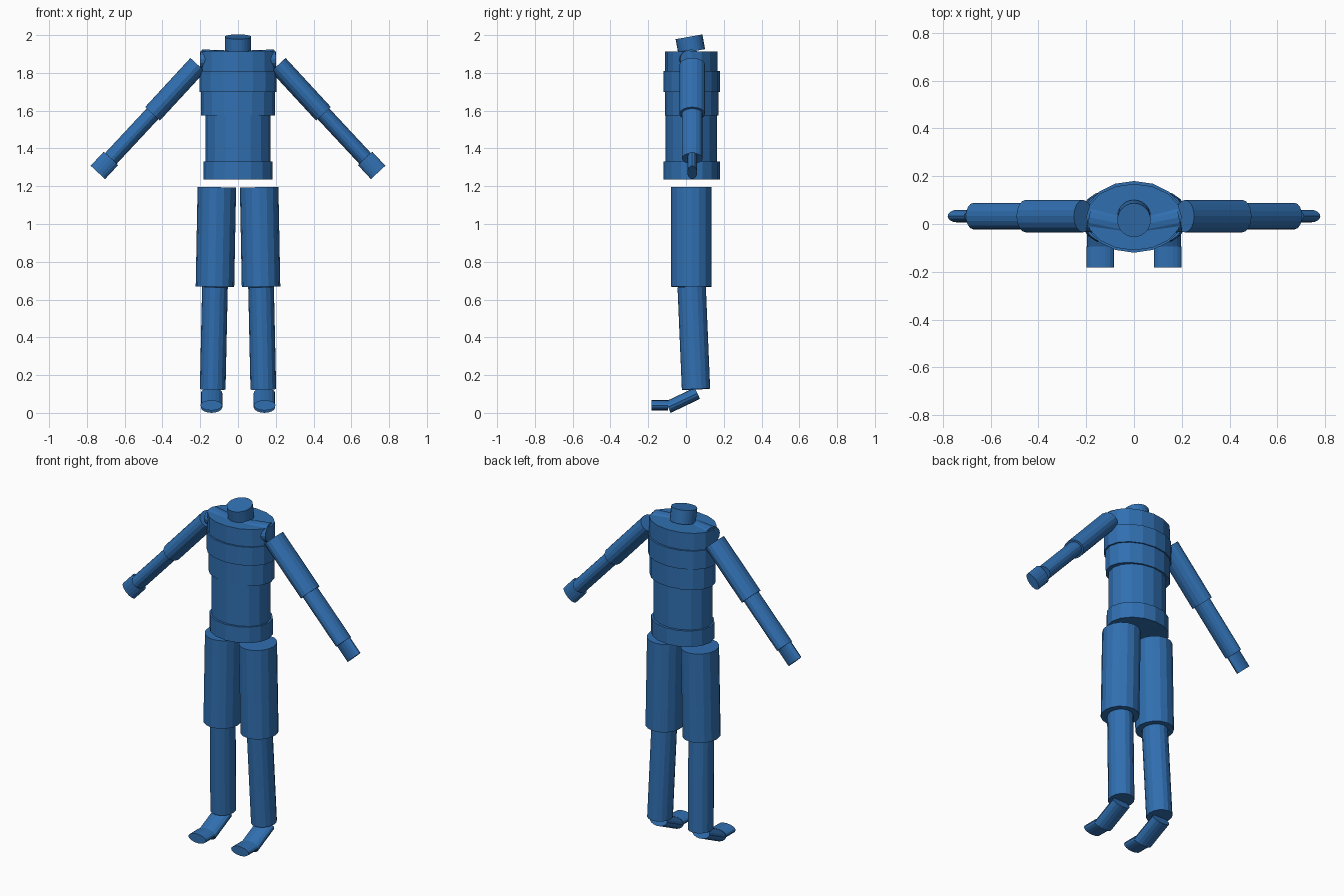
import bpy, bmesh, math
from mathutils import Vector, Matrix

if "Cube" in bpy.data.objects:
    bpy.data.objects.remove(bpy.data.objects["Cube"])

blue = bpy.data.materials.new("blue")
blue.diffuse_color = (0.03, 0.16, 0.44, 1)
blue.use_nodes = True
blue.node_tree.nodes["Principled BSDF"].inputs["Base Color"].default_value = blue.diffuse_color


def segment(name, start, end, side, r_side, r_other, sides=16):
    """Capped elliptical cylinder from start to end; r_side is measured along 'side'."""
    a, b = Vector(start), Vector(end)
    w = (b - a).normalized()
    u = Vector(side)
    u = (u - w * u.dot(w)).normalized()
    v = w.cross(u)
    bm = bmesh.new()
    bmesh.ops.create_cone(bm, cap_ends=True, segments=sides, radius1=1, radius2=1, depth=1)
    cols = Matrix((u * r_side, v * r_other, b - a)).transposed().to_4x4()
    bm.transform(Matrix.Translation((a + b) / 2) @ cols)
    bmesh.ops.recalc_face_normals(bm, faces=bm.faces)
    mesh = bpy.data.meshes.new(name)
    bm.to_mesh(mesh)
    bm.free()
    mesh.materials.append(blue)
    obj = bpy.data.objects.new(name, mesh)
    bpy.context.collection.objects.link(obj)
    return obj


X, Y = (1, 0, 0), (0, 1, 0)

# Stacked torso rings: name, bottom, top, half width, front y, back y
for name, z0, z1, rx, y0, y1 in [
    ("pelvis", 1.235, 1.33, 0.182, -0.12, 0.18),
    ("belly", 1.33, 1.575, 0.172, -0.108, 0.165),
    ("lower_ribs", 1.575, 1.70, 0.195, -0.11, 0.173),
    ("chest", 1.70, 1.81, 0.205, -0.12, 0.18),
    ("upper_chest", 1.81, 1.912, 0.20, -0.11, 0.168),
]:
    yc = (y0 + y1) / 2
    segment(name, (0, yc, z0), (0, yc, z1), X, rx, (y1 - y0) / 2)

# Neck, tilted forward
segment("neck", (0, 0.03, 1.913), (0, 0.016, 1.991), X, 0.07, 0.072, 24)

# Limbs: name, start, end, side direction, half size along side, other half size
limbs = [
    ("collarbone", (0.05, 0.0, 1.867), (0.19, 0.028, 1.872), Y, 0.06, 0.052),
    ("upper_arm", (0.213, 0.033, 1.843), (0.453, 0.033, 1.583), Y, 0.068, 0.053),
    ("forearm", (0.453, 0.033, 1.583), (0.673, 0.033, 1.347), Y, 0.055, 0.042),
    ("hand", (0.673, 0.033, 1.347), (0.742, 0.033, 1.273), Y, 0.026, 0.052),
    ("thigh", (0.112, 0.028, 1.195), (0.122, 0.028, 0.668), X, 0.102, 0.108),
    ("shin", (0.122, 0.03, 0.668), (0.134, 0.053, 0.125), X, 0.068, 0.075),
    ("foot", (0.14, 0.06, 0.104), (0.14, -0.095, 0.03), X, 0.057, 0.033),
    ("toes", (0.141, -0.095, 0.04), (0.141, -0.183, 0.04), X, 0.058, 0.027),
]
for side, label in ((1, "left"), (-1, "right")):
    for name, a, b, axis, r1, r2 in limbs:
        segment(f"{label}_{name}", (a[0] * side, *a[1:]), (b[0] * side, *b[1:]), axis, r1, r2)
